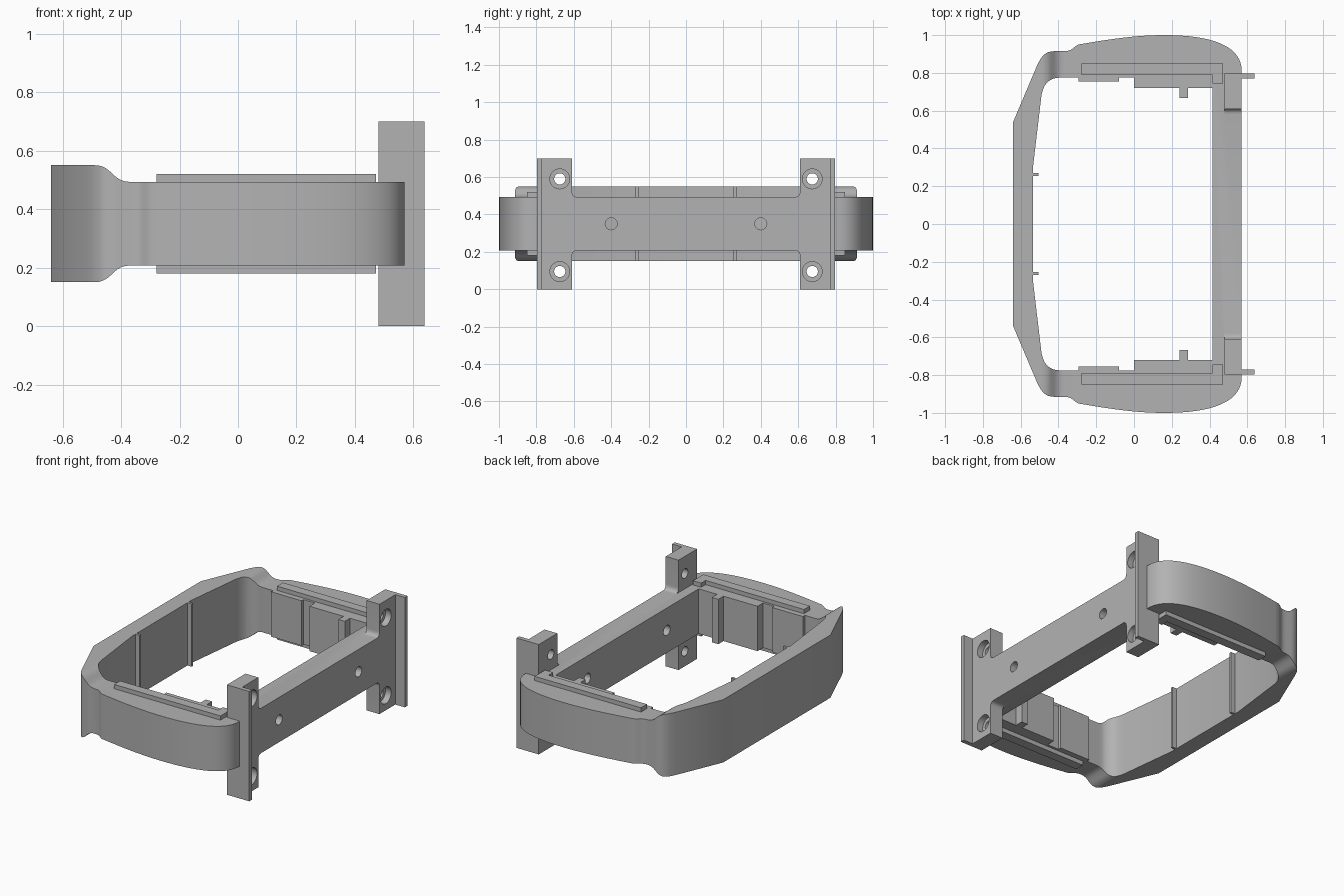
import bpy, bmesh, math
from mathutils import Vector, Matrix
from mathutils.geometry import interpolate_bezier

cube = bpy.data.objects.get("Cube")
if cube:
    bpy.data.objects.remove(cube, do_unlink=True)

grey = bpy.data.materials.new("plain grey")
grey.use_nodes = True
COLOUR = (0.45, 0.45, 0.45, 1)
grey.diffuse_color = COLOUR
grey.node_tree.nodes["Principled BSDF"].inputs["Base Color"].default_value = COLOUR


def finish(name, bm):
    bmesh.ops.recalc_face_normals(bm, faces=bm.faces)
    mesh = bpy.data.meshes.new(name)
    bm.to_mesh(mesh)
    bm.free()
    mesh.materials.append(grey)
    obj = bpy.data.objects.new(name, mesh)
    bpy.context.collection.objects.link(obj)
    return obj


def prism(name, outline, axis, lo, hi):
    """Extrude a flat outline along the named axis from lo to hi."""
    place = {"x": lambda a, b: (lo, a, b),
             "y": lambda a, b: (a, lo, b),
             "z": lambda a, b: (a, b, lo)}[axis]
    step = {"x": (1, 0, 0), "y": (0, 1, 0), "z": (0, 0, 1)}[axis]
    bm = bmesh.new()
    face = bm.faces.new([bm.verts.new(place(*p)) for p in outline])
    top = bmesh.ops.extrude_face_region(bm, geom=[face])["geom"]
    moved = [v for v in top if isinstance(v, bmesh.types.BMVert)]
    bmesh.ops.translate(bm, verts=moved, vec=Vector(step) * (hi - lo))
    return finish(name, bm)


def box(name, x, y, z):
    return prism(name, [(x[0], y[0]), (x[1], y[0]), (x[1], y[1]), (x[0], y[1])], "z", *z)


def rod(name, y, z, radius, x0, x1):
    """Round cutter lying along x."""
    bm = bmesh.new()
    bmesh.ops.create_cone(bm, cap_ends=True, segments=32, radius1=radius, radius2=radius,
                          depth=x1 - x0,
                          matrix=Matrix.Translation(((x0 + x1) / 2, y, z))
                          @ Matrix.Rotation(math.pi / 2, 4, "Y"))
    return finish(name, bm)


def combine(target, tool, operation):
    mod = target.modifiers.new("combine", "BOOLEAN")
    mod.object, mod.operation, mod.solver = tool, operation, "EXACT"
    bpy.context.view_layer.objects.active = target
    bpy.ops.object.modifier_apply(modifier=mod.name)
    bpy.data.objects.remove(tool, do_unlink=True)


def curve(a, b, c, d, n=12):
    pts = interpolate_bezier(*[Vector((*p, 0)) for p in (a, b, c, d)], n)
    return [(p.x, p.y) for p in pts]


def mirrored(half):
    return half + [(a, -b) for a, b in reversed(half)]


# Ring outline, seen from above
outer = [(-0.64, 0.54)]
outer += curve((-0.515, 0.835), (-0.49, 0.89), (-0.47, 0.915), (-0.42, 0.915), 8)
outer += curve((-0.37, 0.915), (-0.33, 0.915), (-0.33, 0.93), (-0.295, 0.95), 8)
outer += curve((-0.295, 0.95), (-0.15, 0.975), (0, 1), (0.16, 1), 14)[1:]
outer += curve((0.16, 1), (0.42, 1), (0.57, 0.94), (0.57, 0.81), 18)[1:]
inner = [(-0.535, 0.3)]
inner += curve((-0.49, 0.68), (-0.48, 0.74), (-0.45, 0.775), (-0.39, 0.775), 10)
inner += [(0.415, 0.775)]
frame = prism("frame", mirrored(outer), "z", 0.15, 0.55)
combine(frame, prism("opening", mirrored(inner), "z", 0, 1), "DIFFERENCE")

# Side envelope: tall end wall easing down to the lower arms
ease = curve((-0.49, 0.2), (-0.43, 0.2), (-0.43, 0.143), (-0.37, 0.143), 12)
envelope = [(-1, 0.2)] + ease + [(1, 0.143)]
side = [(a, b + 0.35) for a, b in mirrored(envelope)]
combine(frame, prism("envelope", side, "y", -2, 2), "INTERSECT")

for s, label in ((1, "back"), (-1, "front")):
    # Mounting plate with filleted feet on the crossbar
    half = [(0.795, 0.35), (0.61, 0.35)]
    half += curve((0.61, 0.175), (0.61, 0.155), (0.6, 0.143), (0.58, 0.143), 7)
    half = [(s * y, z + 0.35) for y, z in mirrored(half)]
    combine(frame, prism("plate", half, "x", 0.48, 0.57), "UNION")
    flange_y = sorted((s * 0.77, s * 0.797))
    combine(frame, box("flange", (0.48, 0.637), flange_y, (0, 0.7)), "UNION")

    # Counterbored bolt holes and the crossbar hole
    for z in (0.59, 0.095):
        combine(frame, rod("bolt_hole", s * 0.675, z, 0.03, 0.4, 0.7), "DIFFERENCE")
        combine(frame, rod("counterbore", s * 0.675, z, 0.053, 0.53, 0.7), "DIFFERENCE")
    combine(frame, rod("bar_hole", s * 0.4, 0.35, 0.032, 0.3, 0.7), "DIFFERENCE")

    # Pads and locating tab inside the arm, ribs on the end wall
    def part(name, x, y, z):
        box(label + "_" + name, x, sorted((s * y[0], s * y[1])), z)
    arm = (0.207, 0.493)
    part("thin_pad", (-0.295, -0.08), (0.755, 0.78), arm)
    part("thick_pad", (0, 0.42), (0.72, 0.78), arm)
    part("locating_tab", (0.24, 0.285), (0.668, 0.725), arm)
    part("wall_rib", (-0.54, -0.505), (0.255, 0.27), (0.15, 0.55))

    # Raised rail above and below the arm, with a hooked end
    rail = [(-0.278, 0.79), (0.415, 0.79), (0.415, 0.745),
            (0.472, 0.745), (0.472, 0.85), (-0.278, 0.85)]
    prism(label + "_rail", [(x, s * y) for x, y in rail], "z", 0.18, 0.52)

# Smooth the curved walls, keep real edges sharp
bpy.ops.object.select_all(action="DESELECT")
for obj in bpy.context.scene.objects:
    if obj.type == "MESH":
        obj.select_set(True)
bpy.context.view_layer.objects.active = frame
bpy.ops.object.shade_smooth_by_angle(angle=math.radians(25))
